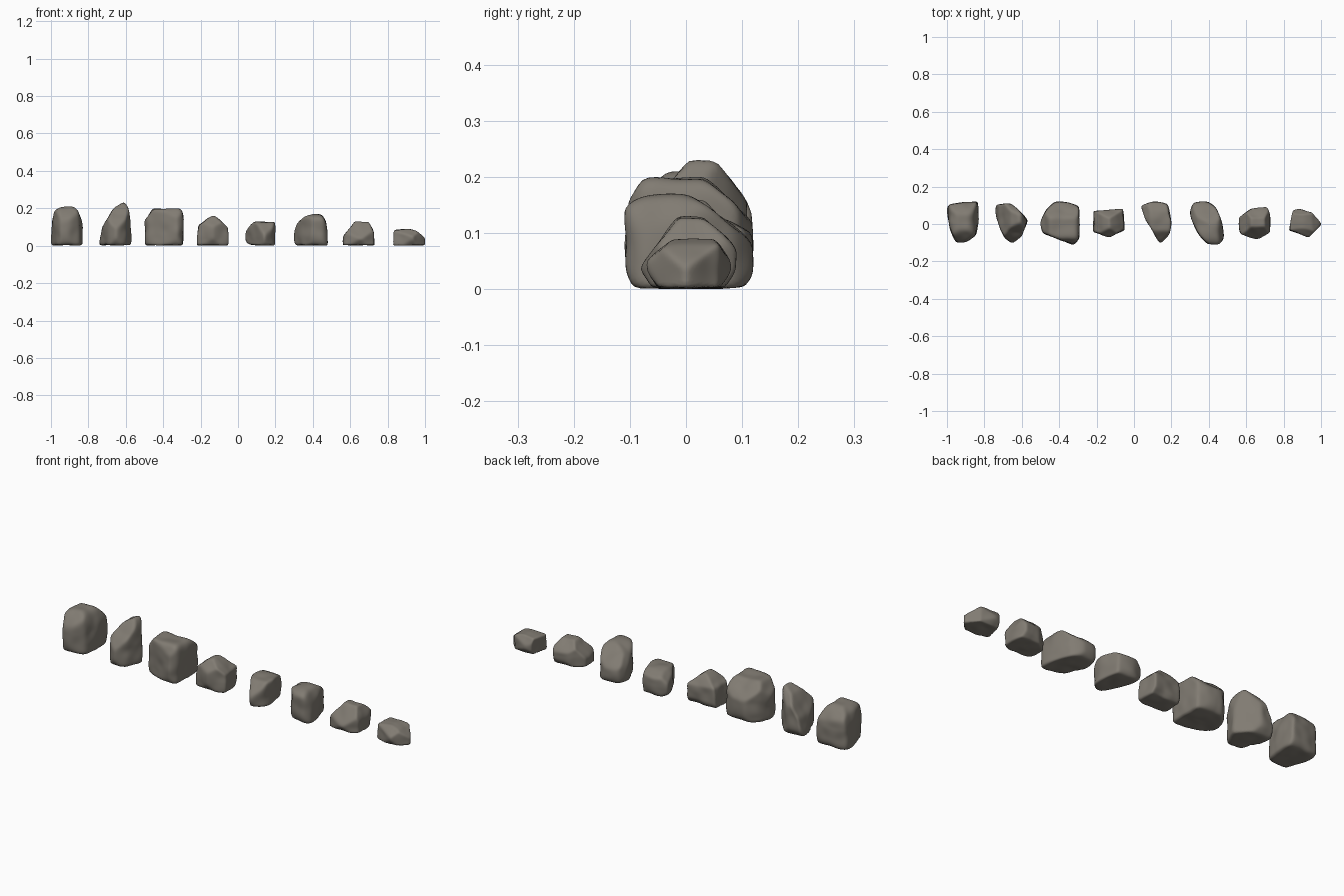
import bpy, bmesh
from mathutils import Vector, noise
from mathutils.geometry import convex_hull_2d

if "Cube" in bpy.data.objects:
    bpy.data.objects.remove(bpy.data.objects["Cube"], do_unlink=True)

stone = bpy.data.materials.new("grey_brown_stone")
stone.use_nodes = True
colour = (0.22, 0.20, 0.17, 1)
stone.diffuse_color = colour
stone.node_tree.nodes["Principled BSDF"].inputs["Base Color"].default_value = colour
stone.node_tree.nodes["Principled BSDF"].inputs["Roughness"].default_value = 0.9


def outline_planes(points, axis_a, axis_b, centre):
    """Outward (normal, distance) cutting planes for each edge of an outline."""
    flat = [Vector(p) for p in points]
    hull = [flat[i] for i in convex_hull_2d(flat)]
    planes = []
    for p, q in zip(hull, hull[1:] + hull[:1]):
        edge = q - p
        if edge.length < 1e-5:
            continue
        side = Vector((edge.y, -edge.x)).normalized()
        distance = side.dot(p - Vector((centre[axis_a], centre[axis_b])))
        if distance < 0:
            side, distance = -side, -distance
        normal = Vector((0, 0, 0))
        normal[axis_a], normal[axis_b] = side
        planes.append((normal, max(distance, 0.01)))
    return planes


def rock(name, plan, front, shoulders, sharpness=18):
    """Stone chiselled by a plan outline, a front outline and side shoulders.
    shoulders: front height, front top y, back top y, back height."""
    xs, ys = zip(*plan)
    top = max(z for _, z in front)
    low, high = Vector((min(xs), min(ys), 0)), Vector((max(xs), max(ys), top))
    centre = Vector((sum(xs) / len(xs), sum(ys) / len(ys), top * 0.45))
    front_z, front_y, back_y, back_z = shoulders
    side = [(low.y + 0.03, 0), (low.y, 0.04), (low.y, front_z), (front_y, top),
            (back_y, top), (high.y, back_z), (high.y, 0.04), (high.y - 0.03, 0)]
    planes = (outline_planes(plan, 0, 1, centre)
              + outline_planes(front, 0, 2, centre)
              + outline_planes(side, 1, 2, centre))

    # Softly intersect the planes around a sphere
    bm = bmesh.new()
    bmesh.ops.create_icosphere(bm, subdivisions=5, radius=1)
    for v in bm.verts:
        ray = v.co.normalized()
        total = sum(max(n.dot(ray) / d, 0) ** sharpness for n, d in planes)
        v.co = centre + ray * total ** (-1 / sharpness)
        v.co += ray * 0.005 * noise.noise(v.co * 18)

    # Fit the stone to its full size
    for axis in range(3):
        a = min(v.co[axis] for v in bm.verts)
        b = max(v.co[axis] for v in bm.verts)
        for v in bm.verts:
            t = (v.co[axis] - a) / (b - a)
            v.co[axis] = low[axis] + t * (high[axis] - low[axis])
    for face in bm.faces:
        face.smooth = True
    mesh = bpy.data.meshes.new(name)
    bm.to_mesh(mesh)
    bm.free()
    mesh.materials.append(stone)
    bpy.context.collection.objects.link(bpy.data.objects.new(name, mesh))


# Tall blocky stone
rock("tall_rock",
     [(-.99, .1), (-.9, .12), (-.84, .12), (-.83, .03), (-.85, -.06),
      (-.91, -.1), (-.95, -.1), (-.98, -.03), (-1, .08)],
     [(-1, .01), (-.83, .01), (-.83, .1), (-.86, .19), (-.89, .21),
      (-.94, .21), (-.98, .18), (-1, .1)],
     (.14, -.03, .05, .14))

# Pointed leaning stone
rock("pointed_rock",
     [(-.74, .1), (-.7, .11), (-.66, .11), (-.62, .08), (-.57, .02),
      (-.6, -.06), (-.65, -.1), (-.69, -.07), (-.73, .03)],
     [(-.74, 0), (-.57, 0), (-.57, .12), (-.59, .21), (-.61, .23),
      (-.66, .2), (-.72, .1)],
     (.09, .01, .05, .15), 26)

# Large cubic stone
rock("large_rock",
     [(-.5, 0), (-.47, .07), (-.42, .12), (-.36, .12), (-.3, .09), (-.29, 0),
      (-.3, -.08), (-.33, -.11), (-.41, -.08), (-.48, -.05)],
     [(-.49, .01), (-.3, .01), (-.29, .1), (-.3, .18), (-.32, .2),
      (-.45, .2), (-.5, .13)],
     (.15, -.07, .03, .12), 24)

# Low peaked stone
rock("peaked_rock",
     [(-.22, .07), (-.13, .07), (-.06, .08), (-.05, .03), (-.05, -.03),
      (-.13, -.07), (-.22, -.04)],
     [(-.22, .01), (-.04, .01), (-.04, .09), (-.13, .16), (-.21, .11)],
     (.1, -.02, .03, .1), 24)

# Wedge stone narrowing to the front
rock("wedge_rock",
     [(.04, .09), (.11, .12), (.18, .1), (.2, 0), (.19, -.05),
      (.14, -.1), (.1, -.04), (.06, .03)],
     [(.04, .03), (.07, .01), (.2, .01), (.21, .07), (.2, .13),
      (.09, .13), (.04, .08)],
     (.06, -.03, .06, .1))

# Long diagonal stone
rock("long_rock",
     [(.3, .06), (.32, .11), (.39, .12), (.44, .08), (.47, 0), (.48, -.07),
      (.45, -.11), (.4, -.11), (.34, -.04)],
     [(.3, .03), (.32, .01), (.48, .01), (.48, .1), (.45, .16), (.41, .17),
      (.34, .14), (.3, .08)],
     (.14, -.06, .0, .08))

# Small domed stone
rock("domed_rock",
     [(.56, .03), (.63, .08), (.71, .09), (.73, .05), (.73, -.04),
      (.66, -.08), (.57, -.05)],
     [(.56, .01), (.74, .01), (.74, .05), (.7, .13), (.63, .13), (.56, .05)],
     (.04, -.01, .03, .07), 24)

# Smallest flat stone
rock("flat_rock",
     [(.83, -.03), (.85, .07), (.88, .08), (.95, .06), (1, 0), (.93, -.07)],
     [(.83, .01), (1, .01), (1, .04), (.95, .08), (.9, .09), (.83, .08)],
     (.05, -.02, .05, .05), 26)
